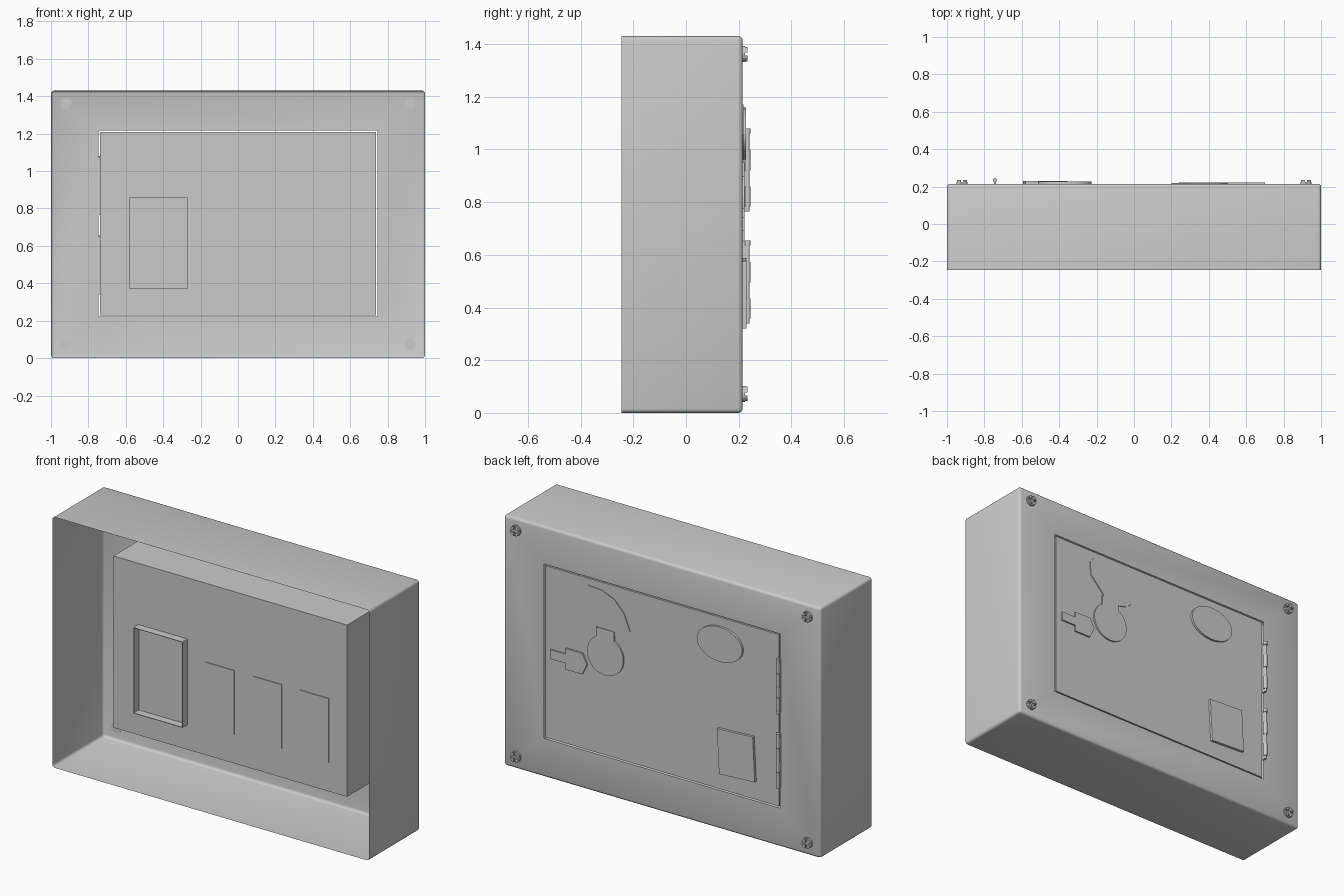
import bpy, bmesh
from math import sin, cos, pi, radians

if "Cube" in bpy.data.objects:
    bpy.data.objects.remove(bpy.data.objects["Cube"])

BACK = 0.215           # outer back surface
BLOCK_FRONT = -0.07    # inner face of the door body


def finish(name, bm, smooth=False):
    bmesh.ops.recalc_face_normals(bm, faces=bm.faces)
    me = bpy.data.meshes.new(name)
    bm.to_mesh(me)
    bm.free()
    ob = bpy.data.objects.new(name, me)
    bpy.context.collection.objects.link(ob)
    if smooth:
        bpy.context.view_layer.objects.active = ob
        ob.select_set(True)
        bpy.ops.object.shade_smooth_by_angle(angle=radians(35))
        ob.select_set(False)
    return ob


def prism(name, outlines, smooth=False):
    """Extrude (x, z) outlines along y; outlines = [(points, y0, y1), ...]"""
    bm = bmesh.new()
    for pts, y0, y1 in outlines:
        face = bm.faces.new([bm.verts.new((x, y0, z)) for x, z in pts])
        ext = bmesh.ops.extrude_face_region(bm, geom=[face])
        for v in ext["geom"]:
            if isinstance(v, bmesh.types.BMVert):
                v.co.y = y1
        if face.is_valid and not any(len(e.link_faces) > 1 for e in face.edges):
            bm.faces.new(face.verts)
    return finish(name, bm, smooth)


def rect(x0, x1, z0, z1):
    return [(x0, z0), (x1, z0), (x1, z1), (x0, z1)]


def arc(cx, cz, rx, rz, a0, a1, n):
    return [(cx + rx * cos(radians(a0 + (a1 - a0) * i / n)),
             cz + rz * sin(radians(a0 + (a1 - a0) * i / n))) for i in range(n + 1)]


# Outer shell: rounded box, open at the front, doorway cut in the back
bm = bmesh.new()
bmesh.ops.create_cube(bm, size=1)
for v in bm.verts:
    v.co.x *= 2
    v.co.y = BACK if v.co.y > 0 else -0.245
    v.co.z = (v.co.z + 0.5) * 1.43
front = [f for f in bm.faces if f.calc_center_median().y < -0.2]
bmesh.ops.delete(bm, geom=front, context='FACES_ONLY')
edges = [e for e in bm.edges if max(v.co.y for v in e.verts) > 0]
bmesh.ops.bevel(bm, geom=edges, offset=0.016, segments=3, profile=0.5, affect='EDGES')
back = max(bm.faces, key=lambda f: (f.calc_center_median().y > BACK - 0.001) * f.calc_area())
bmesh.ops.inset_region(bm, faces=[back], thickness=0.2)
for v in back.verts:
    v.co.x = 0.745 if v.co.x > 0 else -0.745
    v.co.z = 1.216 if v.co.z > 0.7 else 0.222
bmesh.ops.delete(bm, geom=[back], context='FACES')
finish("shell", bm, True)

# Door body filling the doorway and reaching inside
prism("door_block", [(rect(-0.738, 0.738, 0.229, 1.209), BLOCK_FRONT, BACK - 0.001)])

# Open tray on the inside of the door
x0, x1, z0, z1, t = -0.58, -0.27, 0.37, 0.86, 0.003
prism("inner_tray", [(r, BLOCK_FRONT - 0.045, BLOCK_FRONT) for r in (
    rect(x0, x0 + t, z0, z1), rect(x1 - t, x1, z0, z1),
    rect(x0 + t, x1 - t, z0, z0 + t), rect(x0 + t, x1 - t, z1 - t, z1))])

# Three thin inner plates
for i in range(3):
    cx = -0.064 + 0.298 * i
    prism(f"inner_plate_{i + 1}",
          [(rect(cx - 0.092, cx + 0.092, 0.395, 0.76), BLOCK_FRONT - 0.004, BLOCK_FRONT)])

# Oval badge and slightly turned label on the outside
prism("oval_plate", [(arc(-0.37, 1.06, 0.143, 0.099, 0, 348.75, 31), BACK - 0.002, 0.227)], True)
c, s = cos(radians(-3)), sin(radians(-3))
prism("label_plate", [([(-0.475 + x * c - z * s, 0.455 + x * s + z * c)
                        for x, z in rect(-0.113, 0.113, -0.128, 0.128)], BACK - 0.002, 0.229)])

# Lock: round plate with a tab, and a shield-shaped cover above
prism("lock_plate", [(arc(0.355, 0.8, 0.115, 0.112, 120, 420, 24)
                      + [(0.412, 0.95), (0.298, 0.95)], BACK - 0.002, 0.223)])
prism("lock_cover", [([(0.41, 0.93), (0.40, 0.96), (0.49, 1.055), (0.497, 1.135), (0.467, 1.17),
                       (0.38, 1.165), (0.30, 1.133), (0.24, 1.07), (0.20, 0.975),
                       (0.24, 0.943), (0.30, 0.93)], BACK - 0.002, 0.219)])

# Latch: bolt and pointed keeper
prism("latch_bolt", [(rect(0.605, 0.70, 0.69, 0.742), BACK - 0.002, 0.223)])
prism("latch_keeper", [([(0.605, 0.655), (0.50, 0.655), (0.47, 0.718), (0.50, 0.775),
                         (0.605, 0.775)], BACK - 0.002, 0.223)])

# Cross-head screws in the four corners: base disc and four raised quadrants
for i, (sx, sz) in enumerate([(x, z) for x in (-0.92, 0.92) for z in (0.072, 1.362)]):
    parts = [(arc(sx, sz, 0.03, 0.03, 0, 345, 23), BACK - 0.002, 0.224)]
    for q in range(4):
        a = 90 * q
        k = radians(a + 45)
        corner = (sx + 0.0085 * cos(k), sz + 0.0085 * sin(k))
        parts.append(([corner] + arc(sx, sz, 0.028, 0.028, a + 13, a + 77, 6), 0.222, 0.234))
    prism(f"screw_{i + 1}", parts)


def hinge_piece(bm, r, za, zb):
    res = bmesh.ops.create_cone(bm, cap_ends=True, segments=16, radius1=r, radius2=r, depth=zb - za)
    bmesh.ops.translate(bm, verts=res["verts"], vec=(-0.744, 0.234, (za + zb) / 2))


# Two hinges: a pin with spaced knuckles
for name, base in (("lower_hinge", 0.34), ("upper_hinge", 0.765)):
    bm = bmesh.new()
    hinge_piece(bm, 0.007, base, base + 0.31)
    for za, zb in ((0.018, 0.095), (0.155, 0.232), (0.295, 0.315)):
        hinge_piece(bm, 0.011, base + za, base + zb)
    finish(name, bm, True)
    # thin leaf tying the knuckles to the door
    prism(name + "_leaf", [(rect(-0.749, -0.739, base, base + 0.31), BACK - 0.004, 0.23)])
